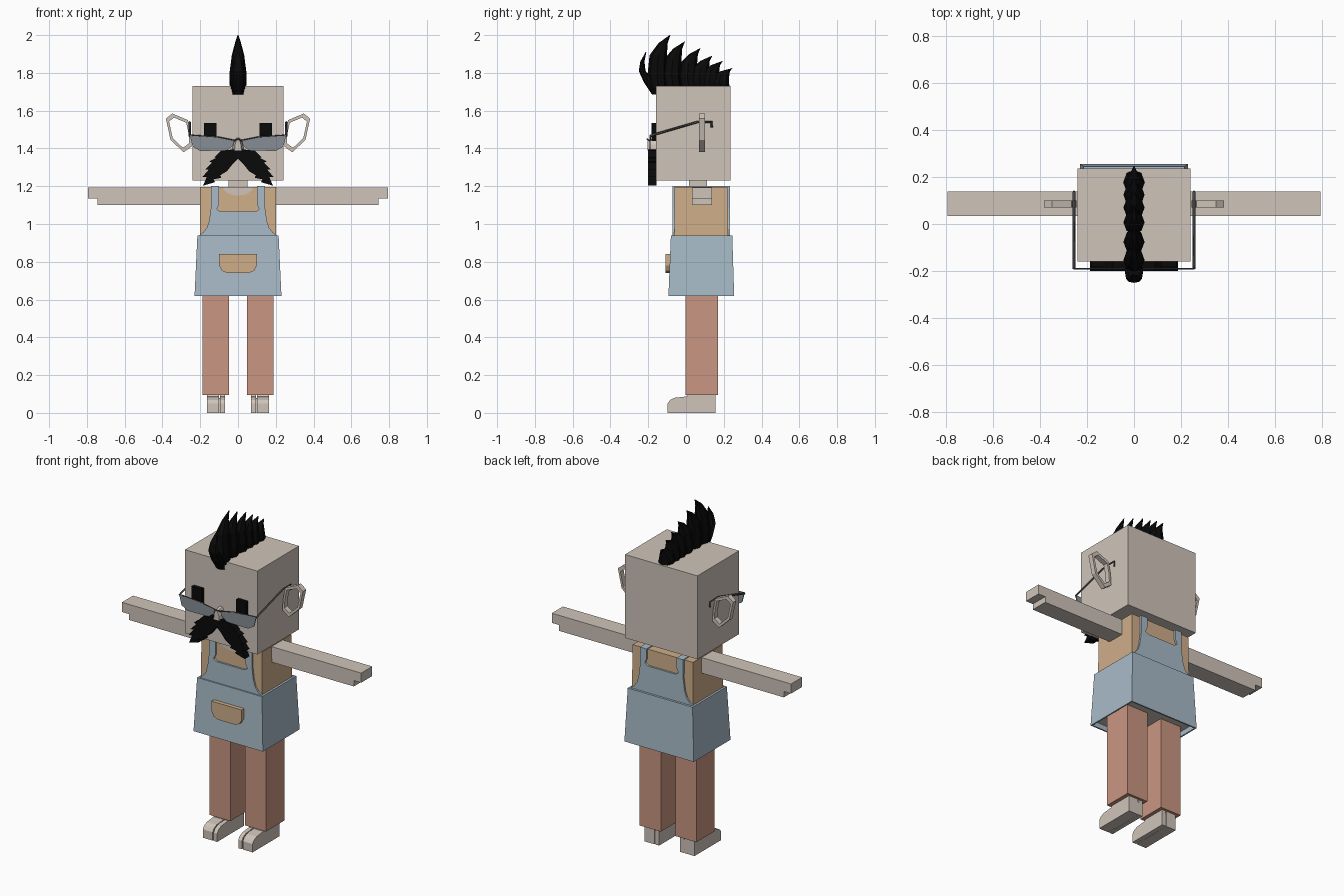
import bpy, bmesh, math
from mathutils import Vector

old = bpy.data.objects.get("Cube")
if old:
    bpy.data.objects.remove(old, do_unlink=True)


def make_material(name, rgb):
    linear = [((c / 255 + 0.055) / 1.055) ** 2.4 if c > 10 else c / 3294 for c in rgb]
    mat = bpy.data.materials.new(name)
    mat.use_nodes = True
    mat.diffuse_color = (*linear, 1)
    mat.node_tree.nodes["Principled BSDF"].inputs["Base Color"].default_value = (*linear, 1)
    return mat


skin = make_material("skin", (207, 196, 186))
shirt = make_material("tan shirt", (207, 174, 137))
denim = make_material("pale denim", (168, 187, 200))
trouser = make_material("terracotta trousers", (202, 150, 130))
black = make_material("black hair", (9, 9, 9))
metal = make_material("dark metal frame", (72, 72, 74))
glass = make_material("grey lens", (134, 141, 148))


def finish(name, bm, *mats):
    bmesh.ops.recalc_face_normals(bm, faces=bm.faces)
    mesh = bpy.data.meshes.new(name)
    bm.to_mesh(mesh)
    bm.free()
    for mat in mats:
        mesh.materials.append(mat)
    obj = bpy.data.objects.new(name, mesh)
    bpy.context.collection.objects.link(obj)
    return obj


def loft(name, rings, mat):
    """Skin a stack of equal point rings and cap both ends."""
    bm = bmesh.new()
    rows = [[bm.verts.new(p) for p in ring] for ring in rings]
    n = len(rows[0])
    for low, high in zip(rows, rows[1:]):
        for i in range(n):
            j = (i + 1) % n
            bm.faces.new((low[i], low[j], high[j], high[i]))
    bm.faces.new(rows[0])
    bm.faces.new(rows[-1])
    bmesh.ops.remove_doubles(bm, verts=bm.verts, dist=1e-5)
    return finish(name, bm, mat)


def front_prism(name, outline, y0, y1, mat, side=1):
    """Extrude an (x, z) outline along y."""
    return loft(name, [[(side * x, y, z) for x, z in outline] for y in (y0, y1)], mat)


def side_prism(name, outline, x0, x1, mat, side=1):
    """Extrude a (y, z) outline along x."""
    return loft(name, [[(side * x, y, z) for y, z in outline] for x in (x0, x1)], mat)


def rect(x, y0, y1, z):
    return [(-x, y0, z), (x, y0, z), (x, y1, z), (-x, y1, z)]


def box(name, x0, x1, y0, y1, z0, z1, mat, side=1):
    return front_prism(name, [(x0, z0), (x1, z0), (x1, z1), (x0, z1)], y0, y1, mat, side)


def tube(name, points, radius, mat):
    curve = bpy.data.curves.new(name, "CURVE")
    curve.dimensions = "3D"
    curve.bevel_depth = radius
    curve.bevel_resolution = 0
    curve.use_fill_caps = True
    spline = curve.splines.new("POLY")
    spline.points.add(len(points) - 1)
    for point, co in zip(spline.points, points):
        point.co = (*co, 1)
    curve.materials.append(mat)
    obj = bpy.data.objects.new(name, curve)
    bpy.context.collection.objects.link(obj)


def mirrored(half):
    """Complete a right-hand outline running from centre to centre."""
    return half + [(-x, z) for x, z in reversed(half) if x > 0]


# Head, neck and torso
box("head", -.24, .24, -.16, .235, 1.23, 1.73, skin)
box("neck", -.05, .05, .015, .11, 1.15, 1.24, skin)
loft("torso", [rect(.205, -.065, .225, .66), rect(.2, -.06, .22, 1.195)], shirt)
neckline = [(.08 * math.cos(math.pi * i / 8), 1.196 - .045 * math.sin(math.pi * i / 8)) for i in range(9)]
front_prism("neckline", neckline, -.064, -.058, skin)

# Overalls: tapered lower body with a recessed underside
bm = bmesh.new()
low = [bm.verts.new(p) for p in rect(.23, -.093, .255, .62)]
high = [bm.verts.new(p) for p in rect(.215, -.08, .245, .94)]
for i in range(4):
    j = (i + 1) % 4
    bm.faces.new((low[i], low[j], high[j], high[i]))
bm.faces.new(high)
base = bm.faces.new(low[::-1])
bm.normal_update()
bmesh.ops.inset_region(bm, faces=[base], thickness=.012)
recess = bmesh.ops.extrude_face_region(bm, geom=[base])
bmesh.ops.delete(bm, geom=[base], context="FACES_ONLY")
for item in recess["geom"]:
    if isinstance(item, bmesh.types.BMVert):
        item.co.z += .03
    elif isinstance(item, bmesh.types.BMFace):
        item.material_index = 1
finish("overalls_skirt", bm, denim, skin)


# Bib plates with shoulder straps, front and back
def bib(top):
    return mirrored([(0, top), (.09, top), (.112, top + .012), (.1, top + .04), (.1, 1.2), (.143, 1.2),
                     (.143, 1.09), (.152, 1.02), (.165, .98), (.185, .955), (.205, .94), (0, .94)])


front_prism("bib_front", bib(1.065), -.072, -.06, denim)
front_prism("bib_back", bib(1.1), .22, .232, denim)
front_prism("pocket", mirrored([(0, .84), (.1, .84), (.1, .78), (.085, .752), (.055, .74), (0, .74)]),
            -.108, -.08, shirt)

for side, label in ((1, "left"), (-1, "right")):
    # Arm with a notched hand
    front_prism(label + "_arm", [(.19, 1.1), (.745, 1.1), (.745, 1.135), (.793, 1.135), (.793, 1.193), (.19, 1.193)],
                .033, .138, skin, side)
    # Leg, foot and separate big toe
    box(label + "_trouser_leg", .048, .188, -.003, .17, .095, .68, trouser, side)
    sole = [(-.097, 0), (.155, 0), (.155, .098), (.01, .098), (.005, .087), (-.06, .08), (-.085, .068), (-.097, .05)]
    side_prism(label + "_foot", sole, .1, .165, skin, side)
    side_prism(label + "_big_toe", sole, .07, .094, skin, side)
    box(label + "_heel", .072, .163, -.04, .153, .001, .08, skin, side)
    box(label + "_strap_top", .1, .143, -.066, .226, 1.19, 1.2, denim, side)

    # Ear: a flat open ring
    outer = [Vector(p) for p in ((.382, 1.558), (.348, 1.585), (.265, 1.55), (.25, 1.48), (.245, 1.41),
                                 (.288, 1.38), (.357, 1.445))]
    centre = sum(outer, Vector((0, 0))) / len(outer)
    ring = [[(side * p.x, y, p.y) for p in (centre + (q - centre) * scale for q in outer)]
            for scale, y in ((1, .07), (1, .1), (.78, .1), (.78, .07))]
    bm = bmesh.new()
    rows = [[bm.verts.new(p) for p in loop] for loop in ring]
    for k in range(4):
        a, b = rows[k], rows[(k + 1) % 4]
        for i in range(len(a)):
            j = (i + 1) % len(a)
            bm.faces.new((a[i], a[j], b[j], b[i]))
    finish(label + "_ear", bm, skin)

    # Eye, half-moon lens and spectacle frame
    box(label + "_eye", .115, .18, -.182, -.155, 1.44, 1.535, black, side)
    lens = [(.255, 1.468), (.11, 1.458), (.02, 1.44), (.027, 1.415), (.06, 1.389), (.2, 1.387), (.24, 1.41)]
    front_prism(label + "_lens", lens, -.192, -.187, glass, side)
    tube(label + "_lens_rim", [(side * x, -.19, z + .002) for x, z in lens[:3]], .004, metal)
    tube(label + "_temple", [(side * .255, y, z) for y, z in
                             ((-.19, 1.465), (-.18, 1.47), (.06, 1.54), (.135, 1.54), (.137, 1.51))], .006, metal)

# Nose and spectacle bridge
nose = [[(.032, 1.385), (.028, 1.42), (.01, 1.455)], [(.018, 1.39), (.016, 1.42), (.007, 1.445)]]
loft("nose", [[(s * x, y, z) for s, pts in ((1, n), (-1, n[::-1])) for x, z in pts]
              for n, y in zip(nose, (-.155, -.205))], skin)
tube("bridge", [(-.022, -.19, 1.44), (0, -.207, 1.45), (.022, -.19, 1.44)], .004, metal)

# Jagged moustache
whiskers = mirrored([(0, 1.395), (.025, 1.395), (.09, 1.388), (.125, 1.352), (.115, 1.35), (.152, 1.332),
                     (.138, 1.325), (.175, 1.288), (.155, 1.288), (.187, 1.25), (.165, 1.25), (.185, 1.203),
                     (.12, 1.222), (.13, 1.236), (.088, 1.245), (.095, 1.258), (.058, 1.28), (.03, 1.315),
                     (0, 1.345)])
front_prism("moustache", whiskers, -.2, -.155, black)


# Mohawk: overlapping curved spikes
def spike(name, sections, sides=8):
    angles = [2 * math.pi * i / sides for i in range(sides)]
    loft(name, [[(rx * math.cos(a), y + ry * math.sin(a), z) for a in angles]
                for y, z, ry, rx in sections], black)


spike("forelock", [(-.165, 1.685, .015, .028), (-.195, 1.75, .028, .04), (-.232, 1.81, .018, .034),
                   (-.231, 1.86, .011, .022), (-.212, 1.91, .002, .003)])
tips = [(-.085, 2), (-.008, 1.965), (.075, 1.93), (.138, 1.89), (.192, 1.862), (.245, 1.825)]
for number, (y, z) in enumerate(tips, 1):
    rise = z - 1.72
    spike(f"mohawk_spike_{number}", [
        (y - .06, 1.715, .048, .042),
        (y - .068, 1.72 + rise * .28, .05, .045),
        (y - .062, 1.72 + rise * .62, .046, .033),
        (y - .036, 1.72 + rise * .85, .024, .016),
        (y, z, .002, .002)])
